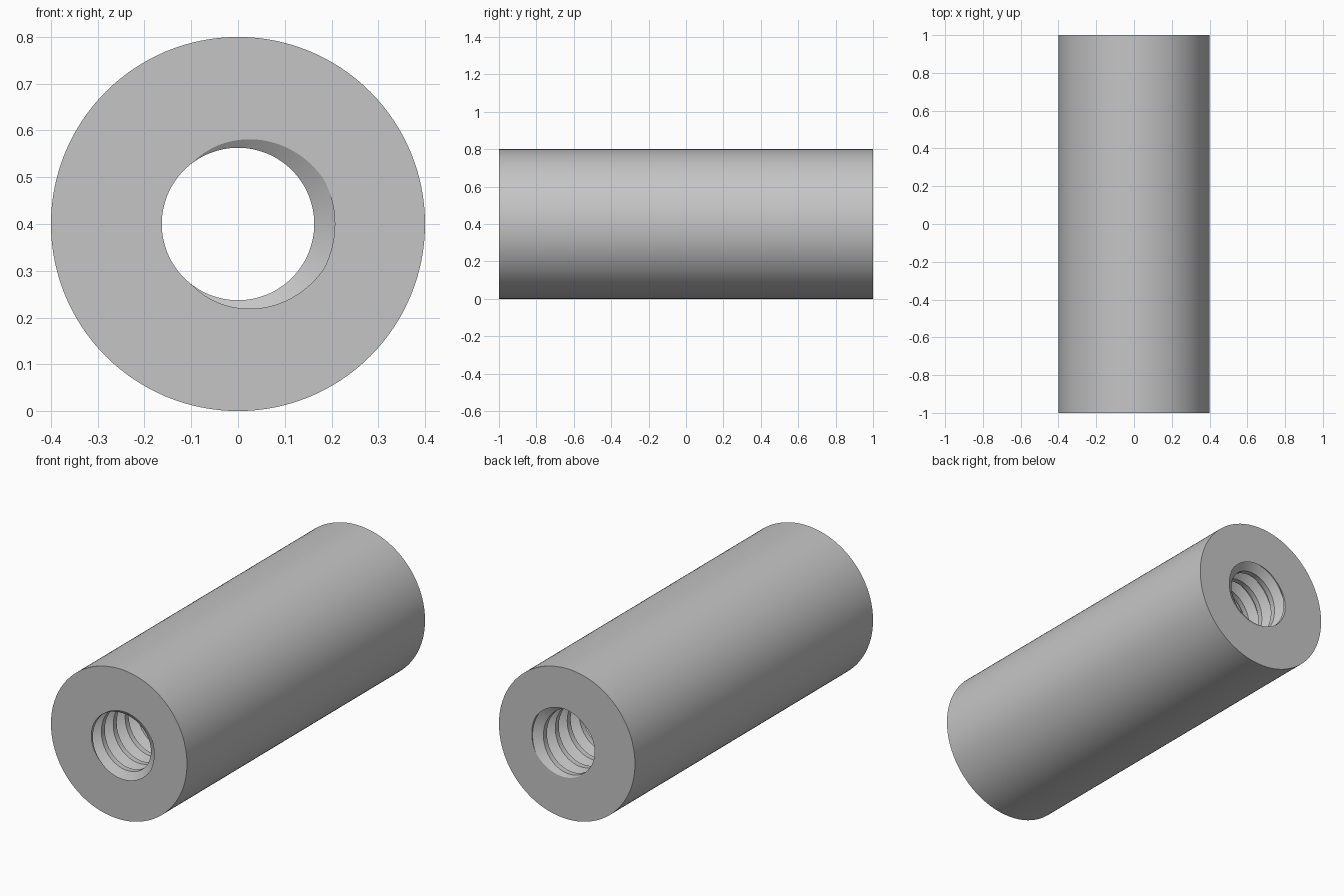
import bpy, bmesh, math

cube = bpy.data.objects.get("Cube")
if cube:
    bpy.data.objects.remove(cube, do_unlink=True)

LENGTH, OUTER_R = 2.0, 0.4
MINOR_R, MAJOR_R, PITCH = 0.163, 0.207, 0.1
ROOT, CREST = 0.0075, 0.0145      # half widths of the thread's flats
SEGMENTS = 128
HALF = LENGTH / 2
TURNS = round(LENGTH / PITCH)


def thread_radius(offset):
    """Bore radius at an axial offset from the centre of the groove."""
    d = abs((offset + PITCH / 2) % PITCH - PITCH / 2)
    t = (d - ROOT) / (PITCH / 2 - CREST - ROOT)
    return MAJOR_R + (MINOR_R - MAJOR_R) * min(max(t, 0), 1)


def section(angle):
    """Closed radial section: threaded bore, then the outer wall."""
    shift = PITCH * angle / math.tau
    knots = (-ROOT, ROOT, PITCH / 2 - CREST, PITCH / 2 + CREST)
    points = []
    for turn in range(-1, TURNS + 3):
        for knot in knots:
            y = min(max(turn * PITCH + knot - HALF - shift, -HALF), HALF)
            points.append((thread_radius(y + HALF + shift), y))
    return points + [(OUTER_R, HALF), (OUTER_R, -HALF)]


# Threaded cylinder: radial sections joined around the long axis
bm = bmesh.new()
columns = []
for i in range(SEGMENTS + 1):
    a = math.tau * i / SEGMENTS
    columns.append([bm.verts.new((r * math.cos(a), y, OUTER_R + r * math.sin(a)))
                    for r, y in section(a)])
for left, right in zip(columns, columns[1:]):
    for j in range(len(left)):
        bm.faces.new((left[j - 1], left[j], right[j], right[j - 1]))
bmesh.ops.remove_doubles(bm, verts=bm.verts, dist=0.00002)
bmesh.ops.recalc_face_normals(bm, faces=bm.faces)

mesh = bpy.data.meshes.new("threaded_standoff")
bm.to_mesh(mesh)
bm.free()
standoff = bpy.data.objects.new("threaded_standoff", mesh)
bpy.context.collection.objects.link(standoff)

# Plain grey metal
grey = bpy.data.materials.new("grey_metal")
grey.use_nodes = True
grey.diffuse_color = (0.56, 0.56, 0.56, 1)
shader = next(n for n in grey.node_tree.nodes if n.type == "BSDF_PRINCIPLED")
shader.inputs["Base Color"].default_value = grey.diffuse_color
mesh.materials.append(grey)

bpy.ops.object.select_all(action="DESELECT")
standoff.select_set(True)
bpy.context.view_layer.objects.active = standoff
bpy.ops.object.shade_smooth_by_angle(angle=math.radians(30))
